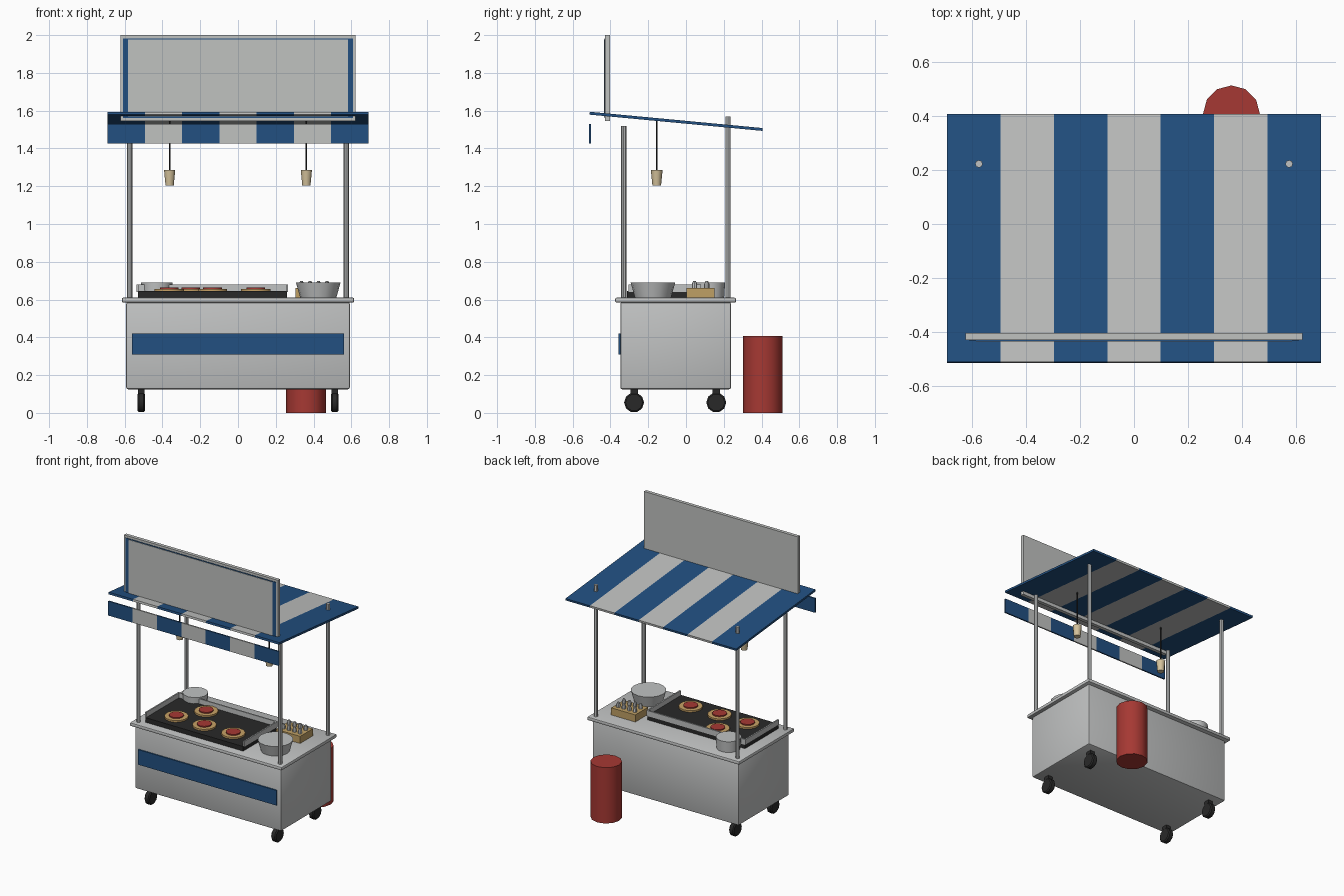
import bpy, bmesh, math
from mathutils import Matrix

if "Cube" in bpy.data.objects:
    bpy.data.objects.remove(bpy.data.objects["Cube"])


def material(name, rgb):
    m = bpy.data.materials.new(name)
    m.diffuse_color = (*rgb, 1)
    m.use_nodes = True
    m.node_tree.nodes["Principled BSDF"].inputs["Base Color"].default_value = m.diffuse_color
    return m


STEEL = material("brushed steel", (0.53, 0.54, 0.54))
WHITE = material("off white", (0.53, 0.54, 0.53))
BLUE = material("awning blue", (0.016, 0.08, 0.22))
RED = material("red", (0.38, 0.04, 0.033))
BLACK = material("black iron", (0.022, 0.022, 0.022))
WOOD = material("crate wood", (0.52, 0.35, 0.13))
DOUGH = material("golden dough", (0.58, 0.36, 0.13))
CREAM = material("cream lampshade", (0.66, 0.54, 0.33))


def finish(name, bm, *mats):
    bmesh.ops.recalc_face_normals(bm, faces=bm.faces)
    me = bpy.data.meshes.new(name)
    bm.to_mesh(me)
    bm.free()
    for m in mats:
        me.materials.append(m)
    ob = bpy.data.objects.new(name, me)
    bpy.context.collection.objects.link(ob)
    return ob


def smooth(ob, angle=40):
    bpy.ops.object.select_all(action='DESELECT')
    ob.select_set(True)
    bpy.context.view_layer.objects.active = ob
    bpy.ops.object.shade_smooth_by_angle(angle=math.radians(angle))


def box(name, x, y, z, mat, bevel=0):
    """Box from (low, high) pairs along each axis."""
    bm = bmesh.new()
    bmesh.ops.create_cube(bm, size=1)
    for v in bm.verts:
        v.co = [(lo + hi) / 2 + c * (hi - lo) for c, (lo, hi) in zip(v.co, (x, y, z))]
    if bevel:
        bmesh.ops.bevel(bm, geom=bm.edges[:], offset=bevel, segments=2,
                        profile=0.5, affect='EDGES')
    ob = finish(name, bm, mat)
    if bevel:
        smooth(ob)
    return ob


def lathe(name, x, y, profile, mat, sides=12, axis='Z', z=0, round_shade=True):
    """Closed turned solid from (radius, height) pairs."""
    bm = bmesh.new()
    rings = []
    for r, h in profile:
        rings.append([bm.verts.new((r * math.sin(2 * math.pi * i / sides),
                                    r * math.cos(2 * math.pi * i / sides), h))
                      for i in range(sides)])
    for a, b in zip(rings, rings[1:]):
        for i in range(sides):
            j = (i + 1) % sides
            bm.faces.new((a[i], a[j], b[j], b[i]))
    bm.faces.new(rings[0])
    bm.faces.new(rings[-1])
    if axis == 'X':
        bm.transform(Matrix.Rotation(math.pi / 2, 4, 'Y'))
    bm.transform(Matrix.Translation((x, y, z)))
    ob = finish(name, bm, mat)
    if round_shade:
        smooth(ob)
    return ob


def striped_panel(name, section, half_width, stripes=7):
    """Sweep a y-z section along x, alternating the two stripe colours."""
    bm = bmesh.new()
    rows = [[bm.verts.new((-half_width + 2 * half_width * i / stripes, y, z))
             for y, z in section] for i in range(stripes + 1)]
    n = len(section)
    for i in range(stripes):
        for k in range(n):
            f = bm.faces.new((rows[i][k], rows[i + 1][k],
                              rows[i + 1][(k + 1) % n], rows[i][(k + 1) % n]))
            f.material_index = i % 2
    bm.faces.new(rows[0])
    bm.faces.new(rows[-1])
    return finish(name, bm, BLUE, WHITE)


# Cart body, counter and front stripe
box("cart_body", (-0.592, 0.592), (-0.348, 0.238), (0.125, 0.586), STEEL, 0.01)
box("counter_top", (-0.615, 0.615), (-0.375, 0.265), (0.584, 0.61), STEEL, 0.008)
box("front_stripe", (-0.56, 0.56), (-0.357, -0.347), (0.31, 0.42), BLUE)

# Wheels and posts
for sx, side in ((-1, "left"), (1, "right")):
    for y, end, top in ((-0.275, "front", 1.52), (0.16, "back", 1.57)):
        lathe(f"wheel_{end}_{side}", sx * 0.512, y,
              [(0.045, -0.02), (0.053, -0.013), (0.053, 0.013), (0.045, 0.02)],
              BLACK, 10, 'X', 0.055)
        box(f"caster_fork_{end}_{side}", (sx * 0.512 - 0.017, sx * 0.512 + 0.017),
            (y - 0.02, y + 0.02), (0.08, 0.126), BLACK)
        lathe(f"post_{end}_{side}", sx * 0.573, -0.33 if end == "front" else 0.222,
              [(0.014, 0.605), (0.014, top)], STEEL, 8)

# Awning and hanging valance
striped_panel("awning", [(-0.511, 1.579), (-0.509, 1.594), (0.406, 1.508), (0.404, 1.493)], 0.69)
striped_panel("valance", [(-0.514, 1.425), (-0.504, 1.425), (-0.504, 1.53), (-0.514, 1.53)], 0.69)

# Sign board with blue border
box("sign_board", (-0.622, 0.622), (-0.428, -0.403), (1.545, 2.0), WHITE)
box("sign_border", (-0.608, 0.608), (-0.432, -0.427), (1.56, 1.983), BLUE)
box("sign_face", (-0.583, 0.583), (-0.435, -0.431), (1.57, 1.978), WHITE)

# Hanging lamps
for sx, side in ((-1, "left"), (1, "right")):
    lathe(f"lamp_cord_{side}", sx * 0.362, -0.155, [(0.004, 1.28), (0.004, 1.545)], BLACK, 6)
    lathe(f"lamp_shade_{side}", sx * 0.362, -0.155, [(0.023, 1.205), (0.031, 1.285)], CREAM, 10)

# Griddle with guards
box("griddle", (-0.53, 0.26), (-0.312, 0.075), (0.608, 0.644), BLACK)
box("griddle_guard_back", (-0.537, 0.265), (0.07, 0.08), (0.64, 0.68), STEEL)
for x, side in ((-0.532, "left"), (0.26, "right")):
    box(f"griddle_guard_{side}", (x - 0.005, x + 0.005), (-0.305, 0.08), (0.64, 0.68), STEEL)

# Flatbreads with sauce
for i, (x, y) in enumerate([(-0.365, -0.19), (-0.25, -0.01), (-0.135, -0.195), (0.095, -0.19)]):
    lathe(f"flatbread_{i}", x, y, [(0.08, 0.642), (0.08, 0.656)], DOUGH, 14)
    lathe(f"sauce_{i}", x, y, [(0.049, 0.655), (0.049, 0.664)], RED, 12)

# Pots
lathe("large_pot", 0.425, -0.175, [(0.095, 0.608), (0.118, 0.69)], STEEL, 16)
lathe("small_pot", -0.43, 0.122, [(0.08, 0.608), (0.085, 0.69)], STEEL, 14)

# Crate of bottles
box("bottle_crate", (0.305, 0.5), (0.003, 0.15), (0.608, 0.662), WOOD)
for i in range(4):
    for j in range(2):
        lathe(f"bottle_{i}_{j}", 0.336 + 0.045 * i, 0.045 + 0.065 * j,
              [(0.014, 0.66), (0.014, 0.682), (0.007, 0.697)], STEEL, 8)

# Drum behind the cart
lathe("drum", 0.36, 0.407, [(0.105, 0.0), (0.105, 0.408)], RED, 12)
